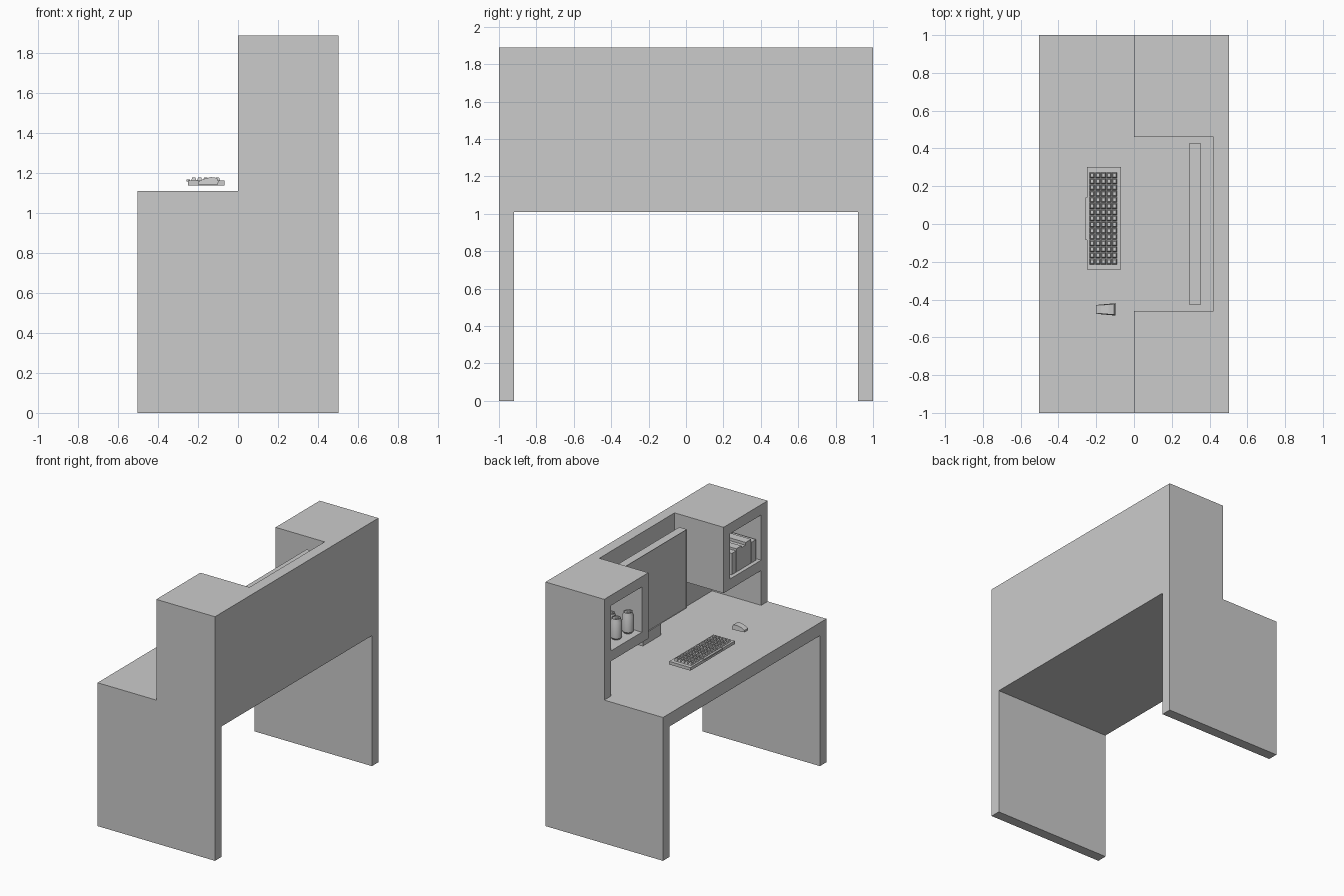
import bpy, bmesh, math

if "Cube" in bpy.data.objects:
    bpy.data.objects.remove(bpy.data.objects["Cube"])


def finish(name, bm):
    bmesh.ops.recalc_face_normals(bm, faces=bm.faces)
    me = bpy.data.meshes.new(name)
    bm.to_mesh(me)
    bm.free()
    ob = bpy.data.objects.new(name, me)
    bpy.context.collection.objects.link(ob)
    return ob


def add_box(bm, x, y, z, taper=0.0):
    """Box from (min, max) ranges; taper insets the top face."""
    vs = []
    for k in (0, 1):
        t = taper * k
        for i, j in ((0, 0), (1, 0), (1, 1), (0, 1)):
            vs.append(bm.verts.new((x[i] + (t if i == 0 else -t),
                                    y[j] + (t if j == 0 else -t), z[k])))
    for f in ((3, 2, 1, 0), (4, 5, 6, 7), (0, 1, 5, 4), (1, 2, 6, 5), (2, 3, 7, 6), (3, 0, 4, 7)):
        bm.faces.new([vs[i] for i in f])


def box(name, x, y, z, taper=0.0):
    bm = bmesh.new()
    add_box(bm, x, y, z, taper)
    return finish(name, bm)


def extrude_profile(name, pts, y0, y1):
    """Side profile in x and z extruded along y."""
    bm = bmesh.new()
    face = bm.faces.new([bm.verts.new((x, y0, z)) for x, z in pts])
    ext = bmesh.ops.extrude_face_region(bm, geom=[face])["geom"]
    bmesh.ops.translate(bm, vec=(0, y1 - y0, 0),
                        verts=[v for v in ext if isinstance(v, bmesh.types.BMVert)])
    return finish(name, bm)


def lathe(name, profile, loc, steps=20):
    """Revolve (radius, z) points around z."""
    bm = bmesh.new()
    vs = [bm.verts.new((r, 0, z)) for r, z in profile]
    es = [bm.edges.new(p) for p in zip(vs, vs[1:])]
    bmesh.ops.spin(bm, geom=vs + es, cent=(0, 0, 0), axis=(0, 0, 1),
                   angle=math.tau, steps=steps)
    bmesh.ops.remove_doubles(bm, verts=bm.verts, dist=1e-5)
    ob = finish(name, bm)
    ob.location = loc
    bpy.context.view_layer.objects.active = ob
    ob.select_set(True)
    bpy.ops.object.shade_smooth_by_angle(angle=math.radians(30))
    ob.select_set(False)
    return ob


HX, TOP, TALL, BACK = 0.503, 1.11, 1.89, 0.42

# Desk top and back panel
box("desk_top", (-HX, HX), (-0.92, 0.92), (1.01, TOP))
box("back_panel", (BACK, HX), (-0.92, 0.92), (TOP, TALL))

# Stepped side panels and the hanging shelf towers
for s, side in ((-1, "right"), (1, "left")):
    def span(a, b):
        return tuple(sorted((s * a, s * b)))
    extrude_profile(f"{side}_side_panel",
                    [(-HX, 0), (HX, 0), (HX, TALL), (0, TALL), (0, TOP), (-HX, TOP)],
                    *span(0.92, 1.0))
    box(f"{side}_cabinet_top", (0, BACK), span(0.46, 0.92), (1.81, TALL))
    box(f"{side}_cabinet_shelf", (0, BACK), span(0.46, 0.92), (1.38, 1.46))
    box(f"{side}_cabinet_wall", (0, BACK), span(0.46, 0.54), (1.46, 1.81))

# Monitor: panel with recessed screen, and its stand
bm = bmesh.new()
add_box(bm, (0.29, 0.355), (-0.425, 0.425), (1.2, 1.81))
bm.faces.ensure_lookup_table()
front = min(bm.faces, key=lambda f: f.calc_center_median().x)
bmesh.ops.inset_region(bm, faces=[front], thickness=0.03)
bmesh.ops.translate(bm, vec=(0.008, 0, 0), verts=front.verts)
finish("monitor", bm)
box("monitor_stand", (0.293, 0.35), (-0.11, 0.11), (TOP, 1.2))

# Keyboard body, keys and space bar
box("keyboard_body", (-0.25, -0.068), (-0.24, 0.303), (1.138, 1.162))
bm = bmesh.new()
rows, cols = 5, 15
px, py = 0.148 / rows, 0.49 / cols
for r in range(rows):
    for c in range(cols):
        x, y = -0.236 + r * px, -0.215 + c * py
        add_box(bm, (x + 0.001, x + px - 0.001), (y + 0.001, y + py - 0.001),
                (1.16, 1.179), 0.006)
finish("keyboard_keys", bm)
box("space_bar", (-0.257, -0.24), (-0.085, 0.14), (1.158, 1.168))

# Mouse: wedge profile, narrower towards the user
mouse = extrude_profile("mouse",
                        [(-0.2, 1.142), (-0.1, 1.142), (-0.098, 1.16), (-0.105, 1.176),
                         (-0.135, 1.18), (-0.175, 1.17), (-0.2, 1.157)], -0.485, -0.42)
for v in mouse.data.vertices:
    k = 1 - 0.28 * max(0, (-0.12 - v.co.x) / 0.08)
    if v.co.z > 1.165:
        k *= 0.85
    v.co.y = -0.452 + (v.co.y + 0.4525) * k

# Drink cans on the left shelf
can = [(0, 0.004), (0.028, 0.004), (0.031, 0), (0.041, 0.014), (0.041, 0.135),
       (0.032, 0.155), (0.032, 0.161), (0.029, 0.161), (0.028, 0.154), (0, 0.154)]
for i, (x, y) in enumerate(((0.08, 0.595), (0.09, 0.725), (0.17, 0.68))):
    lathe(f"can_{i + 1}", can, (x, y, 1.46))
    box(f"can_tab_{i + 1}", (x - 0.018, x + 0.006), (y - 0.008, y + 0.008), (1.614, 1.619))

# Row of books on the right shelf
y = -0.9
for i, (w, h, d) in enumerate(((0.06, 0.16, 0.2), (0.07, 0.185, 0.22), (0.05, 0.165, 0.19),
                               (0.065, 0.18, 0.21), (0.055, 0.165, 0.2))):
    box(f"book_{i + 1}", (0.03, 0.03 + d), (y, y + w - 0.003), (1.46, 1.46 + h))
    y += w
